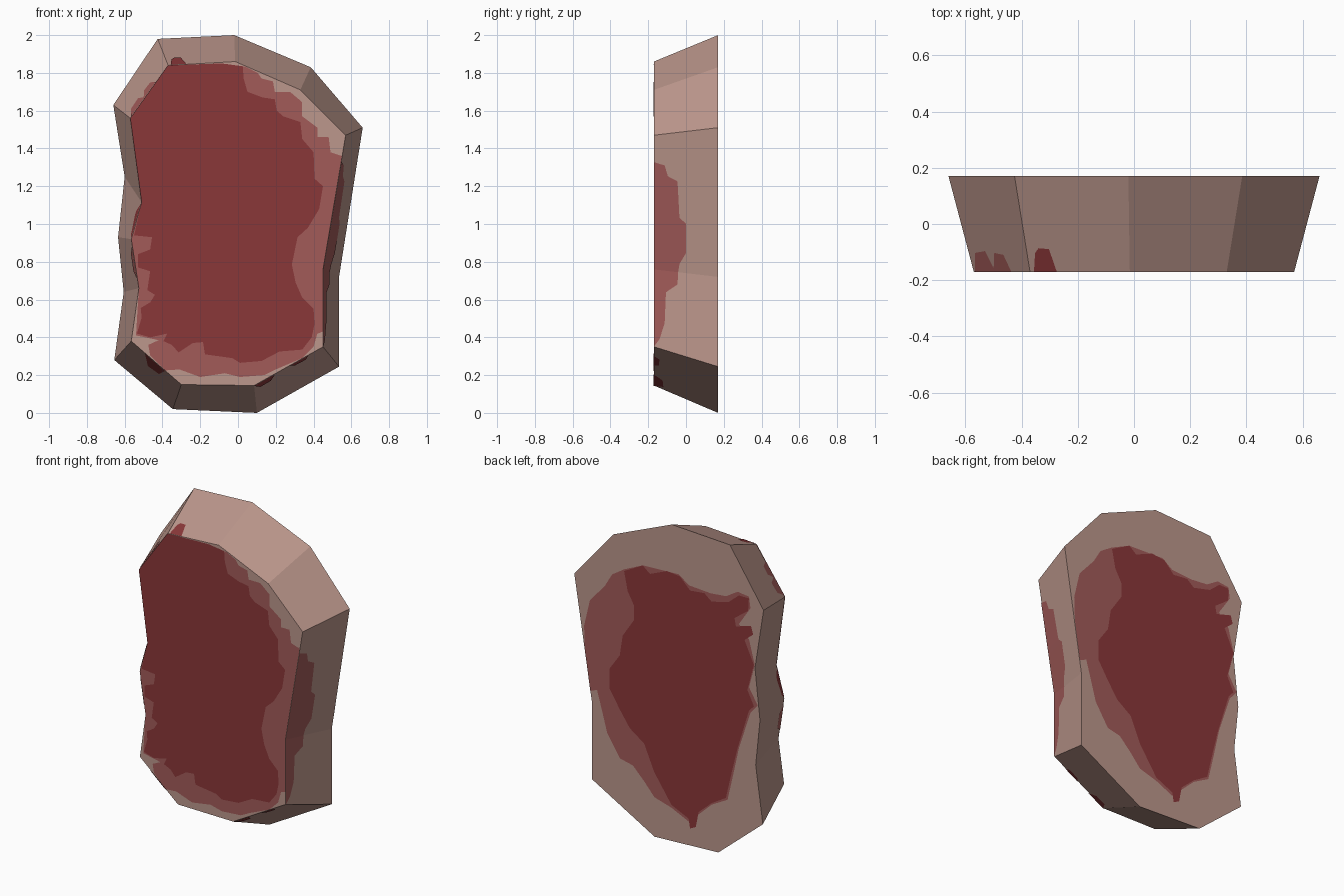
import bpy
import bmesh
from mathutils import Vector


def lin(c):
    c /= 255
    return c / 12.92 if c <= 0.04045 else ((c + 0.055) / 1.055) ** 2.4


def material(name, r, g, b):
    m = bpy.data.materials.new(name)
    m.diffuse_color = (lin(r), lin(g), lin(b), 1)
    return m


STONE = material("pale_stone", 188, 151, 140)
MID = material("faded_red", 162, 91, 89)
DARK = material("dark_red", 138, 55, 57)
D = 0.17  # half thickness

# slab outlines (x, z), clockwise from the top as seen from the front
BACK = [(-.02, 2), (.385, 1.83), (.66, 1.51), (.535, .72), (.535, .245), (.10, 0), (-.345, .02),
        (-.655, .28), (-.605, .64), (-.635, .93), (-.60, 1.25), (-.66, 1.63), (-.425, 1.98)]
FRONT = [(-.015, 1.86), (.33, 1.71), (.57, 1.47), (.45, .76), (.45, .35), (.085, .145), (-.30, .15),
         (-.565, .38), (-.525, .66), (-.565, .92), (-.51, 1.115), (-.57, 1.56), (-.37, 1.84)]
N = len(FRONT)


def make(name, polys, mat):
    bm = bmesh.new()
    for poly in polys:
        bm.faces.new([bm.verts.new(p) for p in poly])
    bmesh.ops.remove_doubles(bm, verts=bm.verts, dist=1e-5)
    me = bpy.data.meshes.new(name)
    bm.to_mesh(me)
    bm.free()
    me.materials.append(mat)
    ob = bpy.data.objects.new(name, me)
    bpy.context.collection.objects.link(ob)
    return ob


def ring(pts, y):
    return [Vector((x, y, z)) for x, z in pts]


def face_stain(name, pts, y, mat):
    """Flat painted patch lying on the front or back, facing outwards."""
    p = ring(pts, y)
    area = sum(a.x * b.z - b.x * a.z for a, b in zip(p, p[1:] + p[:1]))
    if (area < 0) == (y < 0):
        p.reverse()
    make(name, [p], mat)


def rim_stain(name, profile, mat):
    """Patch on the rim: u = outline position, t = depth from the front edge."""
    polys = []
    for (u0, t0), (u1, t1) in zip(profile, profile[1:]):
        i = int(u0 + 1e-6)
        a, b = f[i % N], f[(i + 1) % N]
        c, d = k[i % N], k[(i + 1) % N]
        off = (c - a).cross(b - a).normalized()
        mid = (a + b) / 2 - Vector((0, -D, 1))
        if off.dot(mid) < 0:
            off = -off

        def at(u, t):
            s = u - i
            return a.lerp(b, s).lerp(c.lerp(d, s), t) + off * 0.003
        quad = [at(u0, 0), at(u1, 0), at(u1, t1), at(u0, t0)]
        if t0 < 1e-6:
            quad.pop()
        elif t1 < 1e-6:
            quad.pop(2)
        if (quad[1] - quad[0]).cross(quad[2] - quad[0]).dot(off) < 0:
            quad.reverse()
        polys.append(quad)
    make(name, polys, mat)


# stone slab: small front outline joined to larger back outline
f, k = ring(FRONT, -D), ring(BACK, D)
sides = [[f[i], k[i], k[(i + 1) % N], f[(i + 1) % N]] for i in range(N)]
slab = make("stone_slab", [f[::-1], k] + sides, STONE)
bm = bmesh.new()
bm.from_mesh(slab.data)
bmesh.ops.recalc_face_normals(bm, faces=bm.faces)
bm.to_mesh(slab.data)
bm.free()

# front stains
face_stain("front_faded_stain", [
    (-.37, 1.84), (.04, 1.833), (.105, 1.80), (.125, 1.77), (.185, 1.755), (.195, 1.70), (.275, 1.70),
    (.34, 1.645), (.34, 1.57), (.42, 1.51), (.42, 1.46), (.48, 1.46), (.49, 1.38), (.55, 1.36),
    (.45, .76), (.45, .43), (.42, .42), (.40, .35), (.34, .29), (.20, .23), (.14, .20), (.01, .19),
    (-.07, .21), (-.20, .19), (-.31, .23), (-.385, .225), (-.465, .305), (-.475, .36), (-.42, .385),
    (-.54, .41), (-.525, .66), (-.565, .92), (-.51, 1.115), (-.57, 1.56)], -D - .002, MID)
face_stain("front_dark_stain", [
    (-.37, 1.84), (-.085, 1.85), (.025, 1.835), (.03, 1.77), (.05, 1.70), (.13, 1.67), (.195, 1.66),
    (.205, 1.60), (.24, 1.57), (.33, 1.54), (.34, 1.45), (.40, 1.38), (.405, 1.24), (.45, 1.20),
    (.43, 1.08), (.37, .98), (.315, .93), (.285, .785), (.305, .69), (.34, .61), (.40, .55),
    (.405, .47), (.39, .40), (.34, .335), (.22, .325), (.125, .275), (.01, .265), (-.03, .29),
    (-.175, .31), (-.185, .375), (-.24, .37), (-.315, .32), (-.35, .36), (-.395, .38), (-.375, .42),
    (-.465, .40), (-.535, .42), (-.51, .505), (-.515, .555), (-.465, .585), (-.44, .625), (-.48, .65),
    (-.465, .75), (-.53, .77), (-.53, .84), (-.465, .865), (-.455, .93), (-.55, .94), (-.51, 1.115),
    (-.57, 1.56)], -D - .004, DARK)

# back stains
face_stain("back_faded_stain", [
    (.18, 1.69), (.31, 1.63), (.395, 1.575), (.445, 1.49), (.55, 1.37), (.59, 1.20), (.585, 1.05),
    (.547, .80), (.50, .82), (.46, .68), (.43, .57), (.34, .43), (.25, .41), (.17, .33), (.10, .25),
    (-.02, .215), (-.14, .16), (-.30, .31), (-.41, .37), (-.45, .54), (-.49, .72), (-.57, .96),
    (-.62, 1.02), (-.56, 1.12), (-.60, 1.27), (-.56, 1.42), (-.49, 1.50), (-.57, 1.62), (-.56, 1.69),
    (-.48, 1.70), (-.40, 1.65), (-.29, 1.64), (-.14, 1.65), (-.07, 1.70)], D + .002, MID)
face_stain("back_dark_stain", [
    (.31, 1.62), (.18, 1.69), (.13, 1.65), (.01, 1.70), (-.08, 1.69), (-.15, 1.62), (-.25, 1.63),
    (-.30, 1.59), (-.42, 1.62), (-.49, 1.68), (-.56, 1.68), (-.555, 1.60), (-.46, 1.53), (-.47, 1.48),
    (-.575, 1.51), (-.59, 1.46), (-.53, 1.41), (-.595, 1.27), (-.55, 1.10), (-.595, 1.01), (-.56, .97),
    (-.48, .71), (-.44, .55), (-.40, .38), (-.30, .32), (-.21, .24), (-.19, .14), (-.15, .12),
    (-.14, .18), (-.02, .235), (.10, .41), (.17, .57), (.27, .64), (.34, .74), (.41, .85), (.41, .98),
    (.34, 1.08), (.32, 1.21), (.24, 1.33), (.24, 1.42), (.285, 1.50)], D + .004, DARK)

# stains wrapping over the front edge onto the rim
rim_stain("right_rim_stain", [
    (2.20, 0), (2.23, .17), (2.31, .22), (2.35, .37), (2.61, .40), (2.65, .5), (2.86, .5), (2.94, .4),
    (3, .38), (3.15, .37), (3.27, .19), (3.66, .17), (3.88, .09), (4, 0)], MID)
rim_stain("top_rim_stain", [(12.04, 0), (12.08, .2), (12.12, .25), (12.22, .24), (12.27, 0)], DARK)
rim_stain("lower_right_rim_stain", [(4.22, 0), (4.27, .09), (4.42, .08), (4.48, 0)], DARK)
rim_stain("bottom_right_rim_stain", [(4.70, 0), (4.77, .14), (4.92, .15), (5, 0)], DARK)
rim_stain("lower_left_rim_stain", [(6.32, 0), (6.38, .25), (6.58, .3), (6.72, 0)], DARK)
rim_stain("left_low_rim_stain", [(8.2, 0), (8.35, .15), (8.7, .15), (8.85, 0)], MID)
rim_stain("left_mid_rim_stain", [(9.05, 0), (9.2, .15), (9.7, .12), (9.95, 0)], DARK)
rim_stain("left_top_rim_stain", [
    (11.03, 0), (11.12, .2), (11.3, .22), (11.38, .04), (11.45, .2), (11.6, .18), (11.68, 0)], MID)
